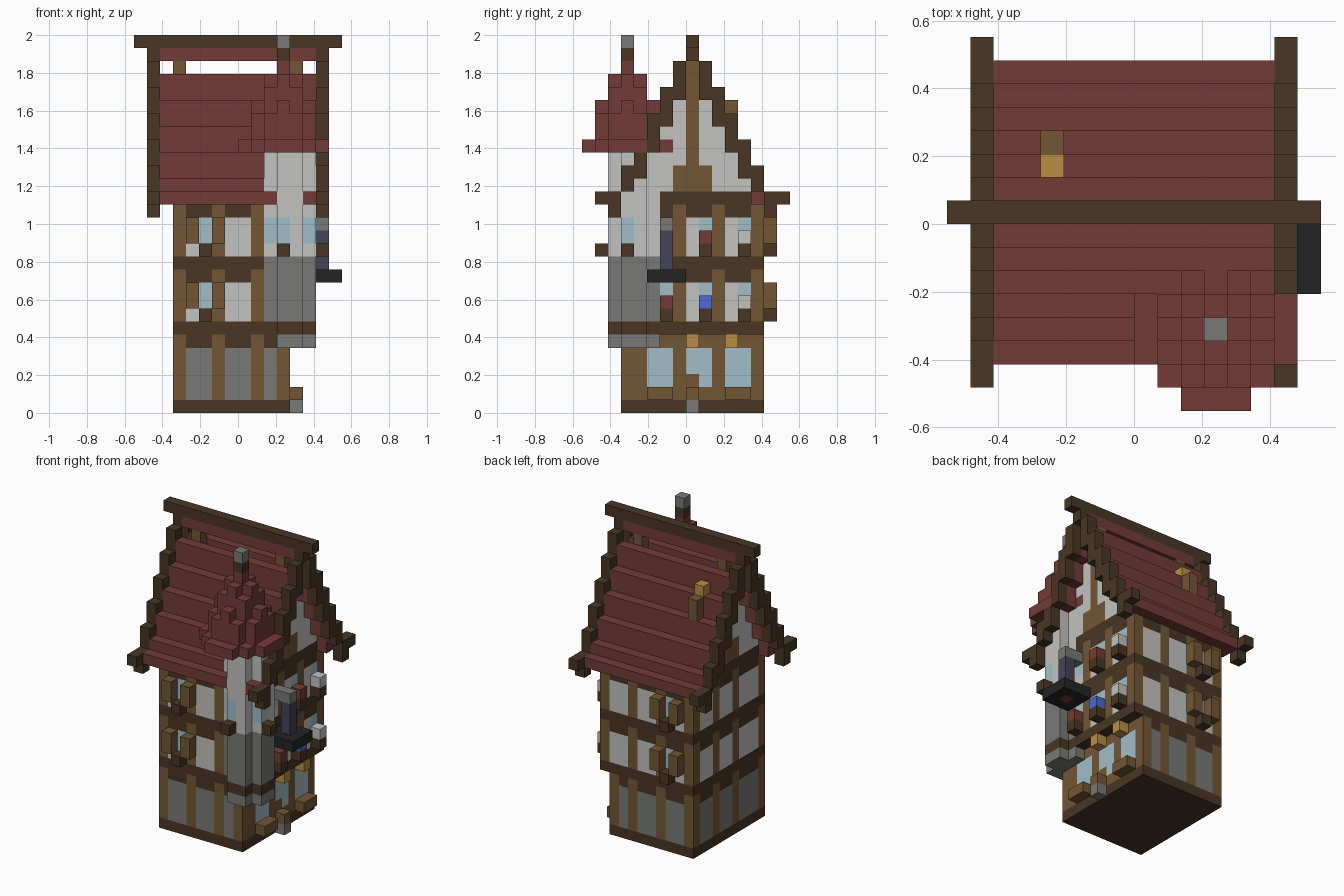
import bpy, bmesh
from mathutils import Vector

old = bpy.data.objects.get("Cube")
if old:
    bpy.data.objects.remove(old, do_unlink=True)

U = 2 / 29          # edge of one building block
cells = {}          # block position -> (part, colour)

COLOURS = {
    "roof_red": "733B37", "dark_timber": "483624", "timber": "725634",
    "stone": "787A76", "plaster": "C2C3C0", "glass": "A2BEC9",
    "lamp_orange": "BA8D44", "black_iron": "242424",
    "navy_metal": "434357", "flower_blue": "4E69D2",
}


def linear(code):
    chans = [int(code[i:i + 2], 16) / 255 for i in (0, 2, 4)]
    return [((c + 0.055) / 1.055) ** 2.4 for c in chans] + [1]


mats = {}
for name, code in COLOURS.items():
    m = bpy.data.materials.new(name)
    m.use_nodes = True
    m.diffuse_color = linear(code)
    m.node_tree.nodes["Principled BSDF"].inputs["Base Color"].default_value = linear(code)
    mats[name] = m


def box(part, colour, x, y, z):
    """Fill a span of blocks; later parts replace earlier ones."""
    for i in range(*x):
        for j in range(*y):
            for k in range(*z):
                cells[i, j, k] = (part, colour)


def one(n):
    return (n, n + 1)


def cross(part, colour, xa, ya, xb, yb, z):
    box(part, colour, xa, ya, z)
    box(part, colour, xb, yb, z)


FULL_X, FULL_Y = (-5, 5), (-5, 6)

# Ground floor
box("plinth", "dark_timber", (-5, 4), FULL_Y, (0, 1))
box("ground_walls", "stone", (-5, 4), FULL_Y, (1, 5))
box("ground_beams", "dark_timber", (-5, 4), FULL_Y, (5, 6))

# Upper floors with horizontal beams
box("floor_beams", "dark_timber", FULL_X, FULL_Y, (6, 7))
for z in (7, 12):
    box("upper_walls", "plaster", FULL_X, FULL_Y, (z, z + 3))
    box("floor_beams", "dark_timber", FULL_X, FULL_Y, (z + 3, z + 5))

# Vertical timbers
for z0, z1, right in ((1, 6, 3), (7, 11, 4), (12, 16, 4)):
    for x in (-5, -2, 1, right):
        for y in (-5, 5):
            box("wall_posts", "timber", one(x), one(y), (z0, z1))
    for y in (-5, -1, 2, 5):
        for x in (-5, right):
            box("wall_posts", "timber", one(x), one(y), (z0, z1))

# Shop front on the ground floor
box("shop_frame", "timber", one(3), FULL_Y, (1, 6))
for y in (-3, 0, 3):
    box("shop_windows", "glass", one(3), (y, y + 2), (2, 5))
    box("lamp_brackets", "lamp_orange", one(4), one(y), (5, 6))
for y in (-3, 3):
    box("shop_sills", "timber", one(4), (y, y + 2), (1, 2))
box("shop_door", "timber", (3, 5), one(0), (1, 2))
box("shop_door", "timber", one(3), one(0), (2, 3))
box("door_step", "stone", one(4), one(0), (0, 1))

# Shuttered windows, front and back
for z in (7, 12):
    for wall, out in ((-5, -6), (5, 6)):
        box("shuttered_windows", "glass", one(-3), one(wall), (z, z + 3))
        box("window_sills", "dark_timber", one(-3), one(out), one(z))
        for x in (-4, -2):
            box("shutters", "timber", one(x), one(out), (z + 1, z + 3))

# Side windows with flower boxes
flowers = {7: ("roof_red", "flower_blue", "plaster"),
           12: ("roof_red", "roof_red", "plaster")}
for z, kinds in flowers.items():
    for y, kind in zip((-2, 1, 4), kinds):
        box("side_windows", "glass", one(4), one(y), (z + 1, z + 3))
        if (z, y) != (12, -2):
            box("flower_boxes", "dark_timber", one(5), one(y), one(z))
            box("flowers", kind, one(5), one(y), one(z + 1))

# Gable walls: wall height drops in steps away from the ridge
for x in (-5, 4):
    for s in range(6):
        for y in {s, -s}:
            box("gable_walls", "plaster", one(x), one(y), (17, max(18, 27 - 2 * s)))
    box("gable_posts", "timber", one(x), (-1, 2), (17, 19))
    box("gable_posts", "timber", one(x), one(0), (17, 27))

# Stepped roof tiles and gable trim, mirrored about the ridge
for s in range(1, 7):
    top = max(17, 28 - 2 * s)
    for y in (s, -s):
        box("roof_tiles", "roof_red", (-6, 6), one(y), (max(16, top - 2), top))
        for x in (-7, 6):
            t = 29 - 2 * s
            box("gable_trim", "dark_timber", one(x), one(y),
                (15, 17) if s == 6 else (max(17, t - 3), t))
for x in (-7, 6):
    for y in (-7, 7):
        box("gable_trim", "dark_timber", one(x), one(y), (16, 17))
    box("gable_trim", "dark_timber", one(x), one(0), (27, 28))
box("ridge_tiles", "roof_red", (-6, 6), one(0), (27, 28))
box("ridge_beam", "dark_timber", (-8, 8), one(0), (28, 29))

# Small stack on the rear slope
box("roof_stack", "lamp_orange", one(-4), one(2), (24, 25))
box("roof_stack", "timber", one(-4), one(3), (22, 24))

# Corner turret with notched corners
for part, colour, z in (("turret_foot", "stone", (5, 6)),
                        ("turret_band", "dark_timber", (6, 7)),
                        ("turret_base", "stone", (7, 12)),
                        ("turret_walls", "plaster", (12, 20))):
    cross(part, colour, (3 if z[0] == 5 else 2, 6), (-5, -3), (3, 5), (-6, -2), z)
for x, y in ((3, -6), (5, -5), (2, -5)):
    box("turret_windows", "glass", one(x), one(y), (13, 15))
for x, y in ((3, -7), (6, -5)):
    box("turret_sills", "dark_timber", one(x), one(y), (12, 13))

# Turret spire, narrowing upwards
cross("spire", "roof_red", (0, 7), (-6, -3), (2, 5), (-8, -1), (20, 21))
box("spire", "roof_red", (1, 6), (-7, -2), (20, 21))
cross("spire", "roof_red", (1, 6), (-6, -3), (2, 5), (-7, -2), (21, 23))
cross("spire", "roof_red", (1, 6), one(-5), one(3), (-7, -2), (23, 24))
box("spire", "roof_red", (2, 5), (-6, -3), (23, 25))
cross("spire", "roof_red", (2, 5), one(-5), one(3), (-6, -3), (25, 26))
box("spire", "roof_red", one(3), one(-5), (26, 27))
box("spire_finial", "dark_timber", one(3), one(-5), (27, 28))
box("spire_finial", "stone", one(3), one(-5), (28, 29))

# Hanging sign on the side wall
box("hanging_sign_brim", "black_iron", (5, 8), (-3, 0), (10, 11))
box("hanging_sign_brim", "roof_red", one(6), one(-2), (10, 11))
box("hanging_sign_body", "navy_metal", one(6), one(-2), (11, 14))
box("hanging_sign_arm", "stone", (5, 7), one(-2), (14, 15))


# Turn the blocks into one mesh per part, keeping only open faces
parts = {}
for pos, (part, colour) in cells.items():
    parts.setdefault(part, []).append((pos, colour))

for part, blocks in parts.items():
    bm = bmesh.new()
    verts, slots = {}, []

    def vert(p):
        key = tuple(round(c) for c in p)
        if key not in verts:
            verts[key] = bm.verts.new(Vector(key) * U)
        return verts[key]

    for pos, colour in blocks:
        if colour not in slots:
            slots.append(colour)
        for axis in range(3):
            for side in (0, 1):
                near = list(pos)
                near[axis] += 2 * side - 1
                if tuple(near) in cells:
                    continue
                a, b = (axis + 1) % 3, (axis + 2) % 3
                ring = []
                for da, db in ((0, 0), (1, 0), (1, 1), (0, 1)):
                    p = list(pos)
                    p[axis] += side
                    p[a] += da
                    p[b] += db
                    ring.append(vert(p))
                face = bm.faces.new(ring if side else ring[::-1])
                face.material_index = slots.index(colour)
    mesh = bpy.data.meshes.new(part)
    bm.to_mesh(mesh)
    bm.free()
    for colour in slots:
        mesh.materials.append(mats[colour])
    bpy.context.collection.objects.link(bpy.data.objects.new(part, mesh))
